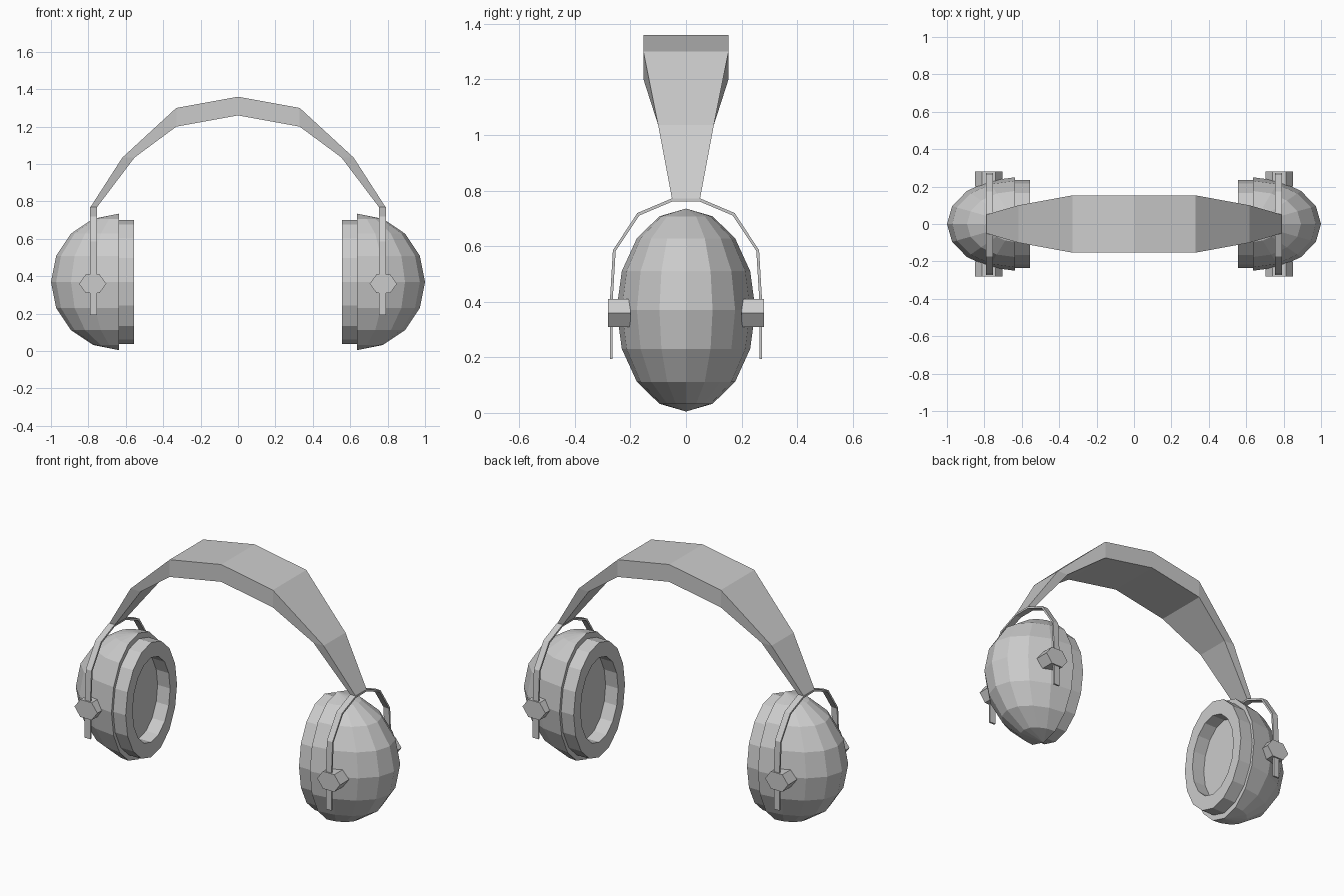
import bpy, bmesh
from math import sin, cos, tau
from mathutils import Matrix

if "Cube" in bpy.data.objects:
    bpy.data.objects.remove(bpy.data.objects["Cube"])


def finish(name, bm, mirror=(True, False)):
    """Turn a bmesh into a flat-shaded object, mirrored across the chosen axes."""
    bmesh.ops.recalc_face_normals(bm, faces=bm.faces)
    mesh = bpy.data.meshes.new(name)
    bm.to_mesh(mesh)
    bm.free()
    obj = bpy.data.objects.new(name, mesh)
    bpy.context.collection.objects.link(obj)
    if any(mirror):
        mod = obj.modifiers.new("Mirror", 'MIRROR')
        mod.use_axis = (mirror[0], mirror[1], False)
        mod.merge_threshold = 0.0005
    return obj


def loft(rings, cap_start=True, cap_end=True):
    """Skin a series of closed cross-sections with equal point counts."""
    bm = bmesh.new()
    loops = [[bm.verts.new(p) for p in ring] for ring in rings]
    n = len(rings[0])
    for a, b in zip(loops, loops[1:]):
        for i in range(n):
            j = (i + 1) % n
            bm.faces.new((a[i], a[j], b[j], b[i]))
    if cap_start:
        bm.faces.new(loops[0])
    if cap_end:
        bm.faces.new(loops[-1])
    return bm


# Ear cups: squashed half spheres with poles at top and bottom
CUP_X, CUP_Z = 0.635, 0.37
bm = bmesh.new()
bmesh.ops.create_uvsphere(bm, u_segments=16, v_segments=8, radius=1)
bmesh.ops.bisect_plane(bm, geom=bm.verts[:] + bm.edges[:] + bm.faces[:], dist=0.001,
                       plane_co=(0, 0, 0), plane_no=(1, 0, 0), clear_inner=True)
bmesh.ops.holes_fill(bm, edges=[e for e in bm.edges if e.is_boundary], sides=0)
bm.transform(Matrix.Translation((CUP_X, 0, CUP_Z)) @ Matrix.Diagonal((0.365, 0.25, 0.365, 1)))
finish("ear_cup", bm)


# Ear cushions: oval rings with an open centre against the cup
def oval(x, ry, rz, n=16):
    return [(x, ry * sin(tau * i / n), CUP_Z + rz * cos(tau * i / n)) for i in range(n)]


finish("ear_cushion", loft([oval(0.64, 0.235, 0.332), oval(0.555, 0.235, 0.332),
                            oval(0.555, 0.172, 0.245), oval(0.64, 0.172, 0.245)],
                           cap_start=False, cap_end=False))

# Headband: (outer x, outer z, inner x, inner z, half width)
band = [(0, 1.36, 0, 1.26, 0.153), (0.33, 1.30, 0.33, 1.20, 0.153),
        (0.618, 1.035, 0.553, 1.035, 0.10), (0.79, 0.768, 0.755, 0.768, 0.05)]
finish("headband", loft([[(ox, -w, oz), (ox, w, oz), (ix, w, iz), (ix, -w, iz)]
                         for ox, oz, ix, iz, w in band], cap_start=False))

# Yokes: thin straps straddling each cup, (outer y, outer z, inner y, inner z)
half = [(0.052, 0.771, 0.05, 0.760), (0.175, 0.719, 0.168, 0.710),
        (0.263, 0.585, 0.253, 0.582), (0.274, 0.40, 0.264, 0.40),
        (0.274, 0.193, 0.264, 0.193)]
path = [(-a, b, -c, d) for a, b, c, d in reversed(half)] + half
finish("yoke", loft([[(0.754, oy, oz), (0.79, oy, oz), (0.79, iy, iz), (0.754, iy, iz)]
                     for oy, oz, iy, iz in path]))


# Pivot knobs: hexagonal pegs on the front and back of each cup
def hexagon(y):
    return [(0.777 + 0.073 * cos(tau * i / 6), y, 0.36 + 0.058 * sin(tau * i / 6))
            for i in range(6)]


finish("pivot_knob", loft([hexagon(0.20), hexagon(0.281)]), mirror=(True, True))
